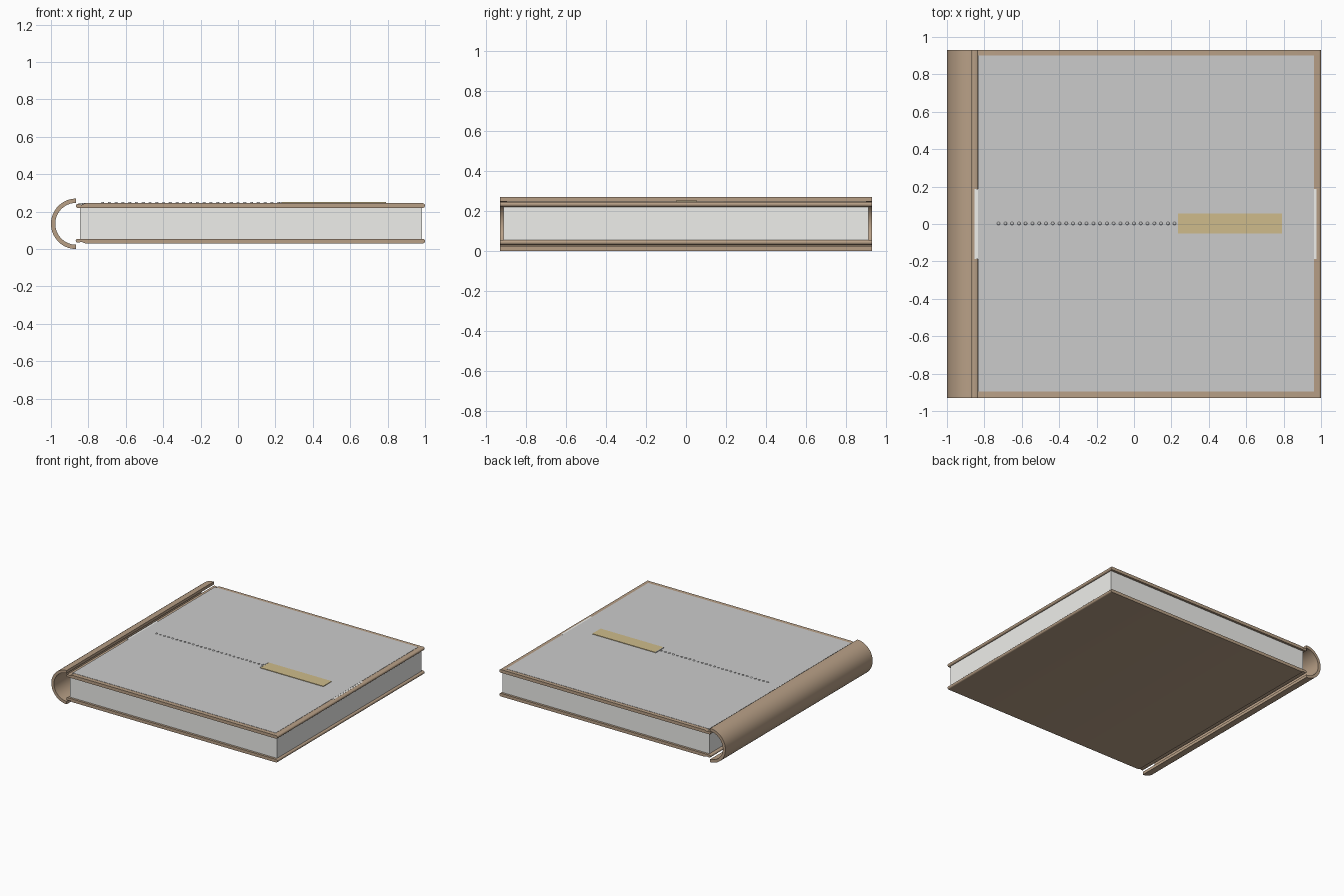
import bpy, bmesh, math

if "Cube" in bpy.data.objects:
    bpy.data.objects.remove(bpy.data.objects["Cube"])

HALF_Y = 0.93


def material(name, rgb):
    m = bpy.data.materials.new(name)
    m.diffuse_color = (*rgb, 1)
    m.use_nodes = True
    m.node_tree.nodes["Principled BSDF"].inputs["Base Color"].default_value = m.diffuse_color
    return m


leather = material("tan_leather", (0.48, 0.35, 0.24))
paper = material("paper", (0.86, 0.86, 0.83))
gold = material("pale_gold", (0.62, 0.50, 0.26))


def finish(name, bm, mat=None, smooth=False):
    bmesh.ops.recalc_face_normals(bm, faces=bm.faces)
    me = bpy.data.meshes.new(name)
    bm.to_mesh(me)
    bm.free()
    ob = bpy.data.objects.new(name, me)
    bpy.context.collection.objects.link(ob)
    if mat:
        me.materials.append(mat)
    if smooth:
        bpy.ops.object.select_all(action='DESELECT')
        ob.select_set(True)
        bpy.context.view_layer.objects.active = ob
        bpy.ops.object.shade_smooth_by_angle(angle=math.radians(35))
    return ob


def extrude_profile(name, pts, mat):
    """Extrude an x-z outline along the height of the book (y)."""
    bm = bmesh.new()
    face = bm.faces.new([bm.verts.new((x, -HALF_Y, z)) for x, z in pts])
    new = bmesh.ops.extrude_face_region(bm, geom=[face])["geom"]
    bmesh.ops.translate(bm, vec=(0, 2 * HALF_Y, 0),
                        verts=[v for v in new if isinstance(v, bmesh.types.BMVert)])
    # restore the starting cap if the extrusion consumed it
    if any(e.is_boundary for e in bm.edges):
        bmesh.ops.holes_fill(bm, edges=[e for e in bm.edges if e.is_boundary])
    return finish(name, bm, mat, True)


def box(name, x0, x1, y0, y1, z0, z1, mat=None):
    bm = bmesh.new()
    bmesh.ops.create_cube(bm, size=1)
    for v in bm.verts:
        v.co = (x1 if v.co.x > 0 else x0, y1 if v.co.y > 0 else y0, z1 if v.co.z > 0 else z0)
    return finish(name, bm, mat)


def arc(cx, cz, r, a0, a1, n):
    return [(cx + r * math.cos(math.radians(a0 + (a1 - a0) * i / n)),
             cz + r * math.sin(math.radians(a0 + (a1 - a0) * i / n))) for i in range(n + 1)]


# half-round hollow spine
MID = 0.1375
spine = arc(-0.865, 0.1375, 0.135, 90, 270, 40) + arc(-0.865, 0.1375, 0.112, 270, 90, 40)
extrude_profile("spine", [(x, z - 0.0025) for x, z in spine], leather)

# cover boards: round fore edge, rounded lip and hinge groove by the spine
R = 0.0125
cover = (arc(1 - R, 0.2325, R, -90, 90, 10)
         + [(-0.815, 0.245), (-0.828, 0.241), (-0.836, 0.236), (-0.845, 0.239)]
         + arc(-0.857, 0.2305, 0.0105, 90, 270, 8) + [(-0.835, 0.22)])
extrude_profile("top_cover", cover, leather)
extrude_profile("bottom_cover", [(x, 2 * MID - z) for x, z in cover], leather)

# page block
box("pages", -0.846, 0.984, -0.912, 0.912, 0.054, 0.221, paper)

# cover artwork: pale band peeking out under the grey panel
box("cover_band", -0.852, 0.976, -0.187, 0.187, 0.238, 0.2458, paper)
box("cover_panel", -0.835, 0.962, -0.896, 0.90, 0.238, 0.2468)

# gold tab and row of beads
box("gold_tab", 0.235, 0.79, -0.05, 0.056, 0.244, 0.251, gold)
box("tab_end", 0.228, 0.235, -0.05, 0.056, 0.244, 0.252)
bm = bmesh.new()
for i in range(27):
    s = bmesh.ops.create_uvsphere(bm, u_segments=12, v_segments=8, radius=0.009)
    for v in s["verts"]:
        v.co.z *= 0.7
        v.co.x += -0.724 + i * 0.0362
        v.co.y += 0.003
        v.co.z += 0.246
finish("bead_row", bm, None, True)
